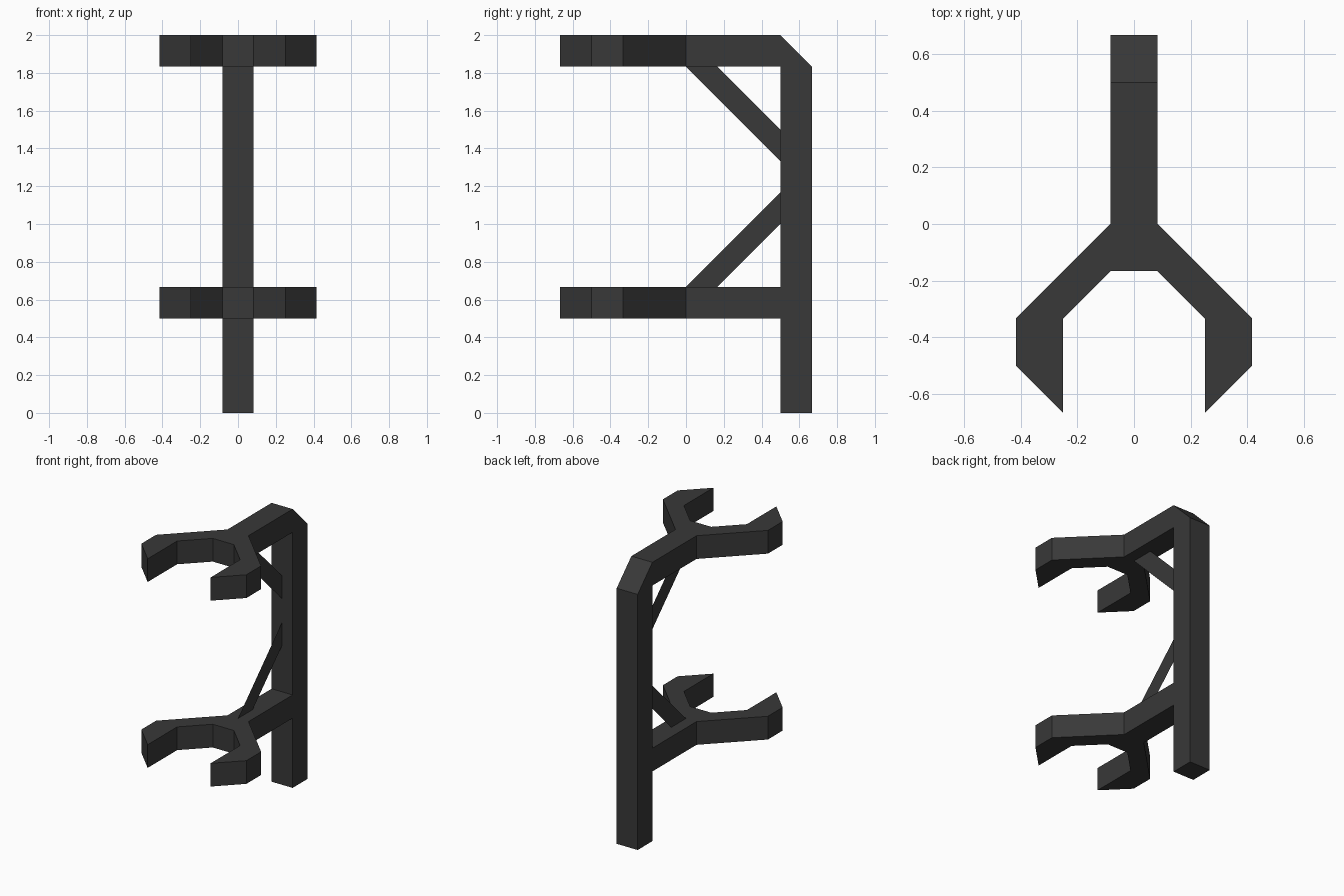
import bpy, bmesh
from mathutils import Vector

if "Cube" in bpy.data.objects:
    bpy.data.objects.remove(bpy.data.objects["Cube"])

U = 1 / 6  # bar thickness and module of the whole model
H = U / 2

mat = bpy.data.materials.new("dark grey metal")
mat.diffuse_color = (0.04, 0.04, 0.04, 1)
mat.use_nodes = True
mat.node_tree.nodes["Principled BSDF"].inputs["Base Color"].default_value = mat.diffuse_color


def solid(name, points, depth):
    """Make a face from 3D points and extrude it along depth (None = flat plate)."""
    bm = bmesh.new()
    face = bm.faces.new([bm.verts.new(p) for p in points])
    if depth:
        ext = bmesh.ops.extrude_face_region(bm, geom=[face])["geom"]
        verts = [g for g in ext if isinstance(g, bmesh.types.BMVert)]
        bmesh.ops.translate(bm, verts=verts, vec=Vector(depth))
        bmesh.ops.recalc_face_normals(bm, faces=bm.faces)
    mesh = bpy.data.meshes.new(name)
    bm.to_mesh(mesh)
    bm.free()
    mesh.materials.append(mat)
    ob = bpy.data.objects.new(name, mesh)
    bpy.context.collection.objects.link(ob)
    return ob


# Upright post with a chamfered top back corner
post = [(3, 0), (4, 0), (4, 11), (3, 12)]
solid("post", [(-H, y * U, z * U) for y, z in post], (U, 0, 0))

# Forked arms: right half outline, mirrored to the left
half = [(.5, 3), (.5, 0), (2.5, -2), (2.5, -3), (1.5, -4), (1.5, -2), (.5, -1)]
outline = half + [(-x, y) for x, y in reversed(half)]
for name, z in (("lower_fork_arm", 3), ("upper_fork_arm", 11)):
    solid(name, [(x * U, y * U, z * U) for x, y in outline], (0, 0, U))

# Thin flat diagonal braces on the centre plane, mirrored up and down
for name, z, s in (("lower_brace", 4, 1), ("upper_brace", 11, -1)):
    brace = [(0, 0), (1, 0), (3, 2), (3, 3)]
    solid(name, [(0, y * U, (z + s * h) * U) for y, h in brace], None)
